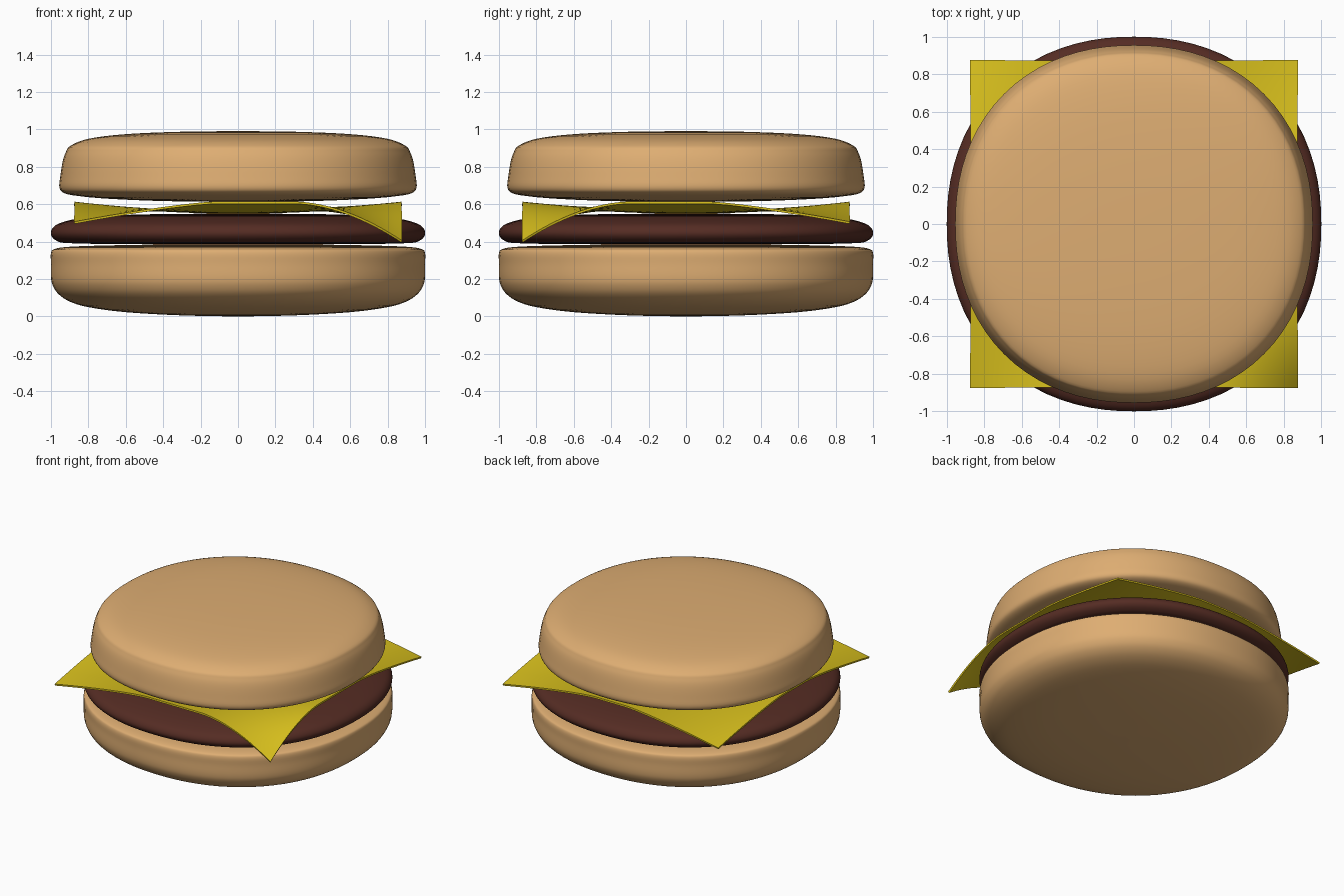
import bpy, bmesh, math
from mathutils import Vector

if "Cube" in bpy.data.objects:
    bpy.data.objects.remove(bpy.data.objects["Cube"])


def finish(name, bm, color):
    bmesh.ops.recalc_face_normals(bm, faces=bm.faces)
    mesh = bpy.data.meshes.new(name)
    bm.to_mesh(mesh)
    bm.free()
    obj = bpy.data.objects.new(name, mesh)
    bpy.context.collection.objects.link(obj)
    mat = bpy.data.materials.get(color[0]) or bpy.data.materials.new(color[0])
    mat.diffuse_color = (*color[1], 1)
    mat.use_nodes = True
    mat.node_tree.nodes["Principled BSDF"].inputs["Base Color"].default_value = mat.diffuse_color
    mesh.materials.append(mat)
    for p in mesh.polygons:
        p.use_smooth = True
    return obj


def smooth_profile(pts, steps=4):
    # Catmull-Rom curve through the profile points
    p = [Vector(q) for q in pts]
    p = [p[0]] + p + [p[-1]]
    out = []
    for a, b, c, d in zip(p, p[1:], p[2:], p[3:]):
        for k in range(steps):
            t = k / steps
            out.append(0.5 * (2 * b + (c - a) * t + (2 * a - 5 * b + 4 * c - d) * t ** 2
                              + (3 * b - a - 3 * c + d) * t ** 3))
    return out + [p[-1]]


def patty_shape(name, pts, color, segs=80):
    # Revolve a profile around z, very slightly squared off in plan
    bm = bmesh.new()
    power = 2.177
    rings = []
    for r, z in smooth_profile(pts):
        r = max(r, 0)
        ring = []
        for i in range(segs):
            a = 2 * math.pi * i / segs
            c, s = math.cos(a), math.sin(a)
            k = r * (abs(c) ** power + abs(s) ** power) ** (-1 / power)
            ring.append(bm.verts.new((k * c, k * s, z)))
        rings.append(ring)
    for lo, hi in zip(rings, rings[1:]):
        for i in range(segs):
            j = (i + 1) % segs
            bm.faces.new((lo[i], lo[j], hi[j], hi[i]))
    bmesh.ops.remove_doubles(bm, verts=bm.verts, dist=1e-5)
    return finish(name, bm, color)


BREAD = ("bread", (0.73, 0.42, 0.17))
MEAT = ("meat", (0.09, 0.025, 0.017))
CHEESE = ("cheese", (0.68, 0.52, 0.012))

# Bottom bun
patty_shape("bottom_bun", [
    (0, 0), (0.3, 0.006), (0.6, 0.023), (0.8, 0.05), (0.9, 0.08), (0.96, 0.12),
    (0.99, 0.165), (1.0, 0.21), (1.0, 0.28), (1.0, 0.34), (0.98, 0.361),
    (0.9, 0.373), (0.7, 0.38), (0.4, 0.385), (0, 0.387)], BREAD)

# Meat patty
patty_shape("meat_patty", [
    (0, 0.385), (0.6, 0.387), (0.9, 0.392), (0.97, 0.405), (1.0, 0.438), (0.99, 0.474),
    (0.95, 0.5), (0.85, 0.525), (0.7, 0.539), (0.4, 0.548), (0, 0.55)], MEAT)

# Top bun
patty_shape("top_bun", [
    (0, 0.612), (0.4, 0.617), (0.7, 0.63), (0.86, 0.645), (0.93, 0.66), (0.955, 0.69),
    (0.95, 0.75), (0.937, 0.83), (0.92, 0.88), (0.895, 0.913), (0.8, 0.95),
    (0.6, 0.975), (0.3, 0.988), (0, 0.991)], BREAD)


# Cheese slice: edges lifted, corners drooping, front right corner the most
def ramp(u, start, power):
    return max(0, (u - start) / (1 - start)) ** power


bm = bmesh.new()
bmesh.ops.create_grid(bm, x_segments=48, y_segments=48, size=0.875)
for v in bm.verts:
    u, w = abs(v.co.x) / 0.875, abs(v.co.y) / 0.875
    rise = 0.052 * (u * u + w * w - u * u * w * w)
    if v.co.x > 0 and v.co.y < 0:
        drop = 0.207 * ramp(u, 0.35, 1.8) * ramp(w, 0.35, 1.8)
    else:
        drop = 0.107 * ramp(u, 0.15, 1.3) * ramp(w, 0.15, 1.3)
    v.co.z = 0.556 + rise - drop
slice_obj = finish("cheese_slice", bm, CHEESE)
solid = slice_obj.modifiers.new("thickness", 'SOLIDIFY')
solid.thickness = 0.012
solid.offset = 0

# Keep the slice's cut edges crisp
bpy.context.view_layer.objects.active = slice_obj
slice_obj.select_set(True)
bpy.ops.object.modifier_apply(modifier="thickness")
bpy.ops.object.shade_smooth_by_angle(angle=math.radians(40))
